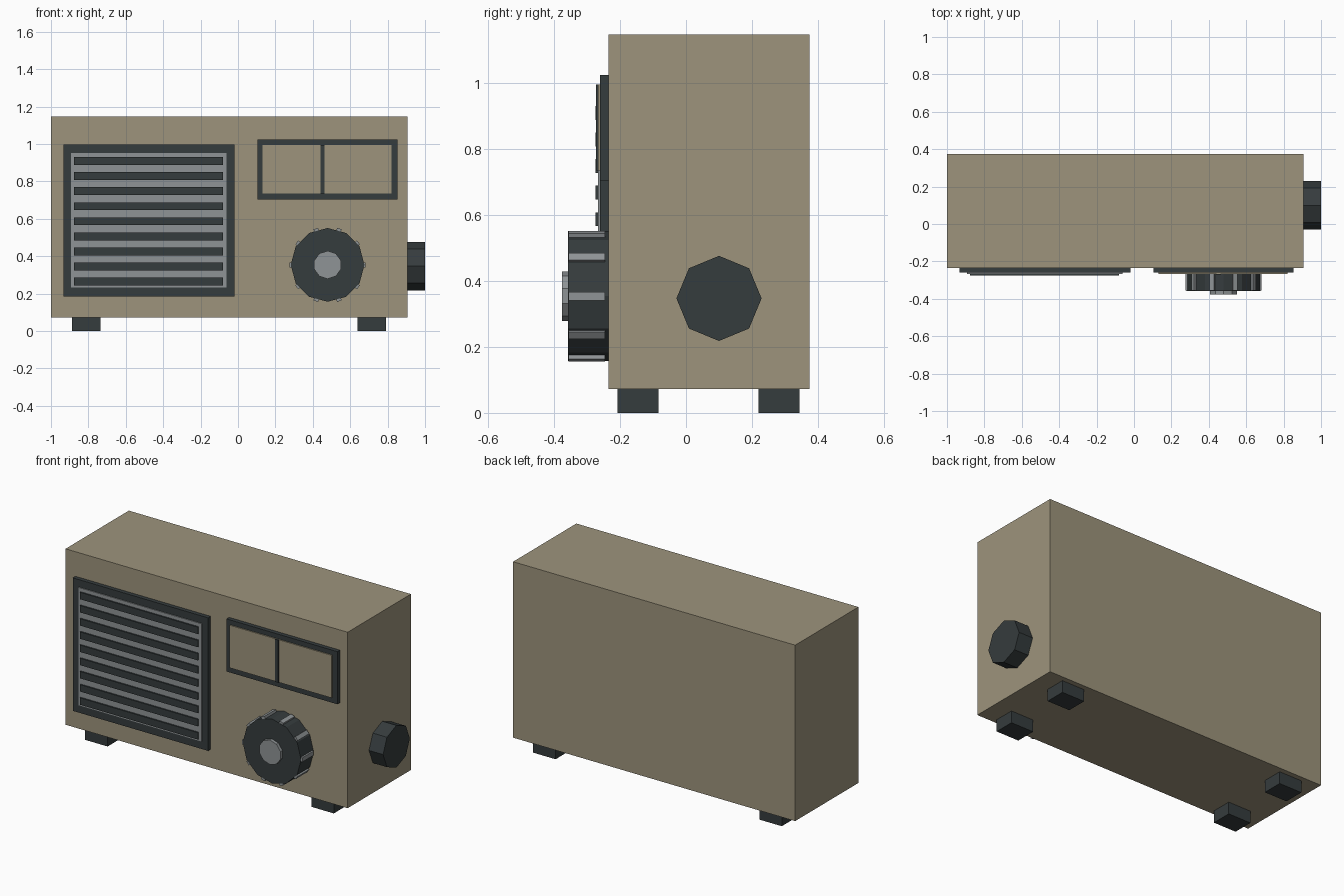
import bpy, math
from mathutils import Matrix, Vector

if "Cube" in bpy.data.objects:
    bpy.data.objects.remove(bpy.data.objects["Cube"])


def material(name, rgb):
    m = bpy.data.materials.new(name)
    m.diffuse_color = (*rgb, 1)
    m.use_nodes = True
    m.node_tree.nodes["Principled BSDF"].inputs["Base Color"].default_value = m.diffuse_color
    return m


TAN = material("tan_case", (0.337, 0.296, 0.202))
DARK = material("dark_slate", (0.036, 0.045, 0.047))
GREY = material("light_grey", (0.275, 0.296, 0.305))


def box(name, x, y, z, mat):
    """Box from (min, max) ranges on each axis."""
    bpy.ops.mesh.primitive_cube_add(size=1)
    ob = bpy.context.object
    ob.name = name
    ranges = (x, y, z)
    size = Vector([b - a for a, b in ranges])
    centre = Vector([(a + b) / 2 for a, b in ranges])
    ob.data.transform(Matrix.Translation(centre) @ Matrix.Diagonal((*size, 1)))
    ob.data.materials.append(mat)
    return ob


def drum(name, sides, radius, depth, centre, rotation, mat):
    """Flat-sided cylinder."""
    bpy.ops.mesh.primitive_cylinder_add(vertices=sides, radius=radius, depth=depth,
                                        location=centre, rotation=rotation)
    ob = bpy.context.object
    ob.name = name
    ob.data.materials.append(mat)
    return ob


FRONT = -0.235

# Case
box("case", (-1, 0.905), (FRONT, 0.375), (0.073, 1.147), TAN)

# Feet
for i, x in enumerate((-0.812, 0.716)):
    for j, y in enumerate((-0.145, 0.282)):
        box(f"foot_{i}{j}", (x - 0.076, x + 0.076), (y - 0.062, y + 0.062), (0, 0.073), DARK)

# Speaker grille: surround, backing panel and slats
box("grille_surround", (-0.933, -0.02), (-0.26, FRONT), (0.185, 0.997), DARK)
box("grille_panel", (-0.892, -0.061), (-0.266, -0.255), (0.233, 0.952), GREY)
for i in range(9):
    z = 0.265 + i * 0.0805
    box(f"grille_slat_{i}", (-0.876, -0.079), (-0.275, -0.262), (z - 0.021, z + 0.021), DARK)

# Tuning display: surround, pane and divider
box("display_surround", (0.105, 0.853), (-0.26, FRONT), (0.703, 1.024), DARK)
box("display_pane", (0.131, 0.82), (-0.267, -0.255), (0.735, 0.995), TAN)
box("display_divider", (0.441, 0.463), (-0.273, -0.262), (0.735, 0.995), DARK)

# Tuning knob with cap and grip ridges
KX, KZ = 0.479, 0.354
face_front = (math.pi / 2, 0, 0)
drum("tuning_knob", 12, 0.197, 0.122, (KX, -0.296, KZ), face_front, DARK)
drum("tuning_knob_cap", 10, 0.075, 0.026, (KX, -0.363, KZ), face_front, GREY)
for i in range(10):
    ridge = box(f"knob_ridge_{i}", (0.175, 0.204), (-0.3555, -0.245), (-0.013, 0.013), GREY)
    ridge.location = (KX, 0, KZ)
    ridge.rotation_euler = (0, math.radians(36 * i), 0)

# Side knob
drum("side_knob", 8, 0.129, 0.1, (0.95, 0.1, 0.347), (0, math.pi / 2, 0), DARK)
